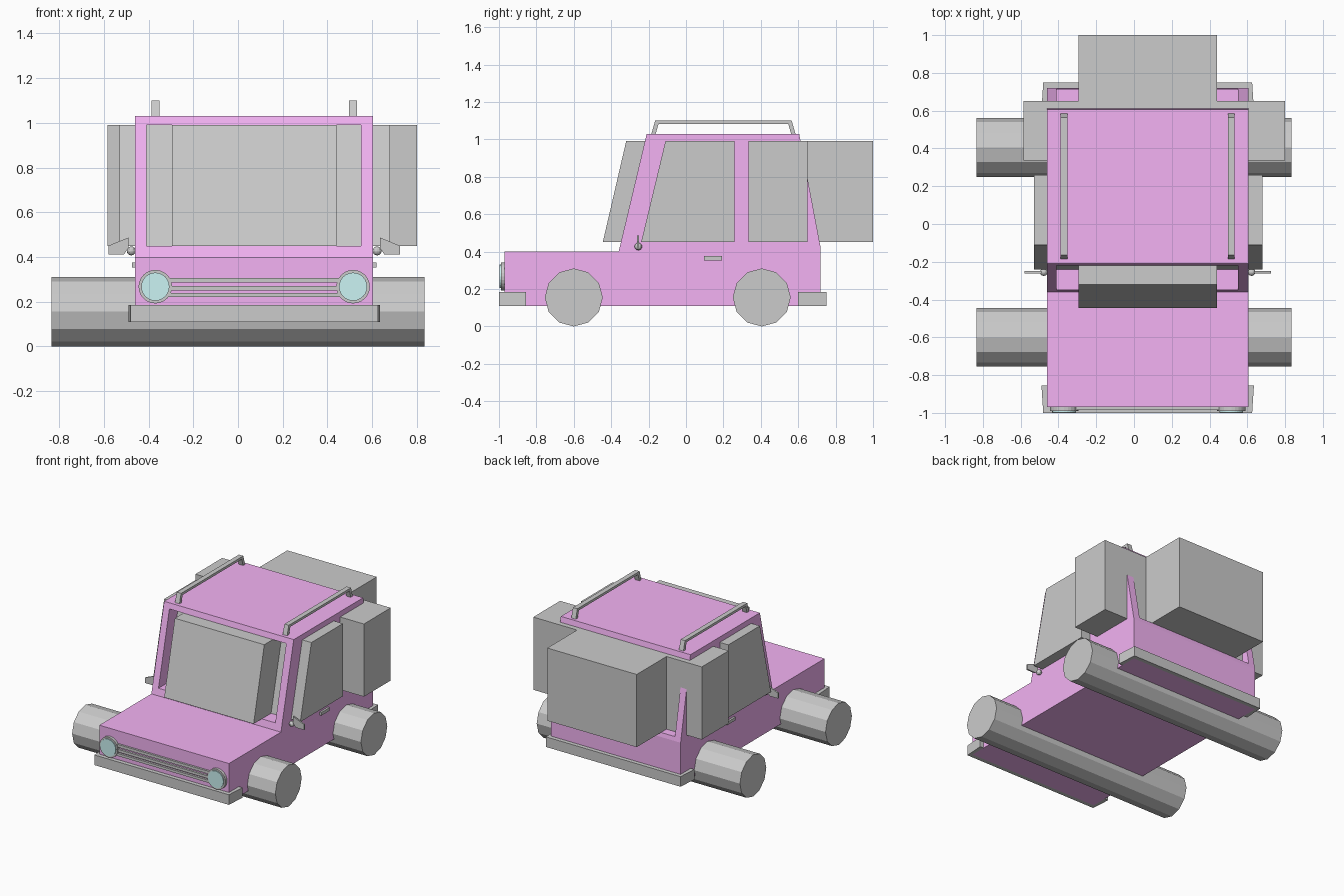
import bpy, bmesh, math
from mathutils import Matrix, Vector

if "Cube" in bpy.data.objects:
    bpy.data.objects.remove(bpy.data.objects["Cube"])

CX = 0.0725          # centre plane of the car body
X0, X1 = -0.46, 0.605


def material(name, rgb):
    m = bpy.data.materials.new(name)
    m.diffuse_color = (*rgb, 1)
    m.use_nodes = True
    m.node_tree.nodes["Principled BSDF"].inputs["Base Color"].default_value = m.diffuse_color
    return m


PINK = material("body_paint", (0.9, 0.45, 0.9))
GLASS = material("lens_glass", (0.6, 0.9, 0.9))


def finish(bm, name, mat=None):
    bmesh.ops.recalc_face_normals(bm, faces=bm.faces)
    me = bpy.data.meshes.new(name)
    bm.to_mesh(me)
    bm.free()
    ob = bpy.data.objects.new(name, me)
    bpy.context.collection.objects.link(ob)
    if mat:
        me.materials.append(mat)
    return ob


def prism(name, pts, a, b, axis='x', mat=None):
    """Extrude a 2D outline from a to b along an axis."""
    place = {'x': lambda p, t: (t, p[0], p[1]),
             'y': lambda p, t: (p[0], t, p[1]),
             'z': lambda p, t: (p[0], p[1], t)}[axis]
    bm = bmesh.new()
    f = bm.faces.new([bm.verts.new(place(p, a)) for p in pts])
    new = bmesh.ops.extrude_face_region(bm, geom=[f])['geom']
    shift = Vector(place((0, 0), b - a))
    bmesh.ops.translate(bm, vec=shift,
                        verts=[v for v in new if isinstance(v, bmesh.types.BMVert)])
    return finish(bm, name, mat)


def box(name, lo, hi, mat=None):
    return prism(name, [(lo[1], lo[2]), (hi[1], lo[2]), (hi[1], hi[2]), (lo[1], hi[2])],
                 lo[0], hi[0], 'x', mat)


def cylinder(name, centre, r, depth, axis, n, mat=None):
    bm = bmesh.new()
    rot = Matrix.Rotation(math.pi / 2, 4, 'Y' if axis == 'x' else 'X')
    bmesh.ops.create_cone(bm, cap_ends=True, segments=n, radius1=r, radius2=r,
                          depth=depth, matrix=Matrix.Translation(centre) @ rot)
    return finish(bm, name, mat)


# Body shell from its side profile
body = prism("body", [(-0.97, 0.11), (0.72, 0.11), (0.72, 0.42), (0.605, 1.03),
                      (-0.21, 1.03), (-0.36, 0.40), (-0.97, 0.40)], X0, X1, 'x', PINK)

# Window blocks
front_side = [(-0.24, 0.45), (0.26, 0.45), (0.26, 0.99), (-0.11, 0.99)]
prism("front_side_windows", front_side, -0.53, 0.68)
box("rear_side_windows", (-0.585, 0.335, 0.45), (0.80, 0.65, 0.99))
prism("windshield_and_rear_window",
      [(-0.445, 0.45), (1.0, 0.45), (1.0, 0.99), (-0.32, 0.99)], -0.295, 0.44)

# Openings cut into the body
cutters = [box("cabin_cutter", (-0.41, -1.2, 0.45), (0.55, 1.2, 0.99)),
           prism("front_side_cutter", front_side, -1, 1),
           box("rear_side_cutter", (-1, 0.335, 0.45), (1, 0.65, 0.99))]
bpy.context.view_layer.objects.active = body
for c in cutters:
    mod = body.modifiers.new("opening", 'BOOLEAN')
    mod.operation, mod.solver, mod.object = 'DIFFERENCE', 'EXACT', c
    bpy.ops.object.modifier_apply(modifier=mod.name)
    bpy.data.objects.remove(c)

# Wheels running through the body
for name, y in (("front_wheels", -0.60), ("rear_wheels", 0.405)):
    cylinder(name, (0, y, 0.155), 0.155, 1.67, 'x', 12)

# Wrap-around bumpers
for name, outer, face, inner in (("front_bumper", -1.0, -0.97, -0.855),
                                 ("rear_bumper", 0.75, 0.72, 0.60)):
    half = [(0.5325, face), (0.5325, inner), (0.5625, inner), (0.553, outer)]
    pts = [(CX + x, y) for x, y in half] + [(CX - x, y) for x, y in reversed(half)]
    prism(name, pts, 0.11, 0.185, 'z')

# Grille bars
for i, (a, b) in enumerate(((0.22, 0.239), (0.25, 0.27), (0.285, 0.306))):
    box(f"grille_bar_{i + 1}", (-0.32, -0.985, a), (0.465, -0.965, b))

# Parts mirrored about the body centre
for side, s in (("left", -1), ("right", 1)):
    def mx(x):
        return CX + s * x

    lx = mx(0.4425)
    cylinder(side + "_headlight_rim", (lx, -0.975, 0.267), 0.075, 0.03, 'y', 24)
    cylinder(side + "_headlight_lens", (lx, -0.98, 0.267), 0.063, 0.034, 'y', 24, GLASS)

    prism(side + "_roof_rail",
          [(-0.185, 1.03), (-0.165, 1.10), (0.565, 1.10), (0.585, 1.03),
           (0.562, 1.03), (0.547, 1.082), (-0.147, 1.082), (-0.162, 1.03)],
          lx - 0.018, lx + 0.018)

    box(side + "_door_handle", (mx(0.53), 0.095, 0.353), (mx(0.547), 0.192, 0.376))

    prism(side + "_mirror", [(mx(x), z) for x, z in
                             ((0.583, 0.41), (0.653, 0.41), (0.653, 0.45),
                              (0.563, 0.487), (0.563, 0.44))], -0.261, -0.25, 'y')
    bm = bmesh.new()
    bmesh.ops.create_uvsphere(bm, u_segments=12, v_segments=8, radius=0.02,
                              matrix=Matrix.Translation((mx(0.55), -0.255, 0.427)))
    finish(bm, side + "_mirror_joint")
